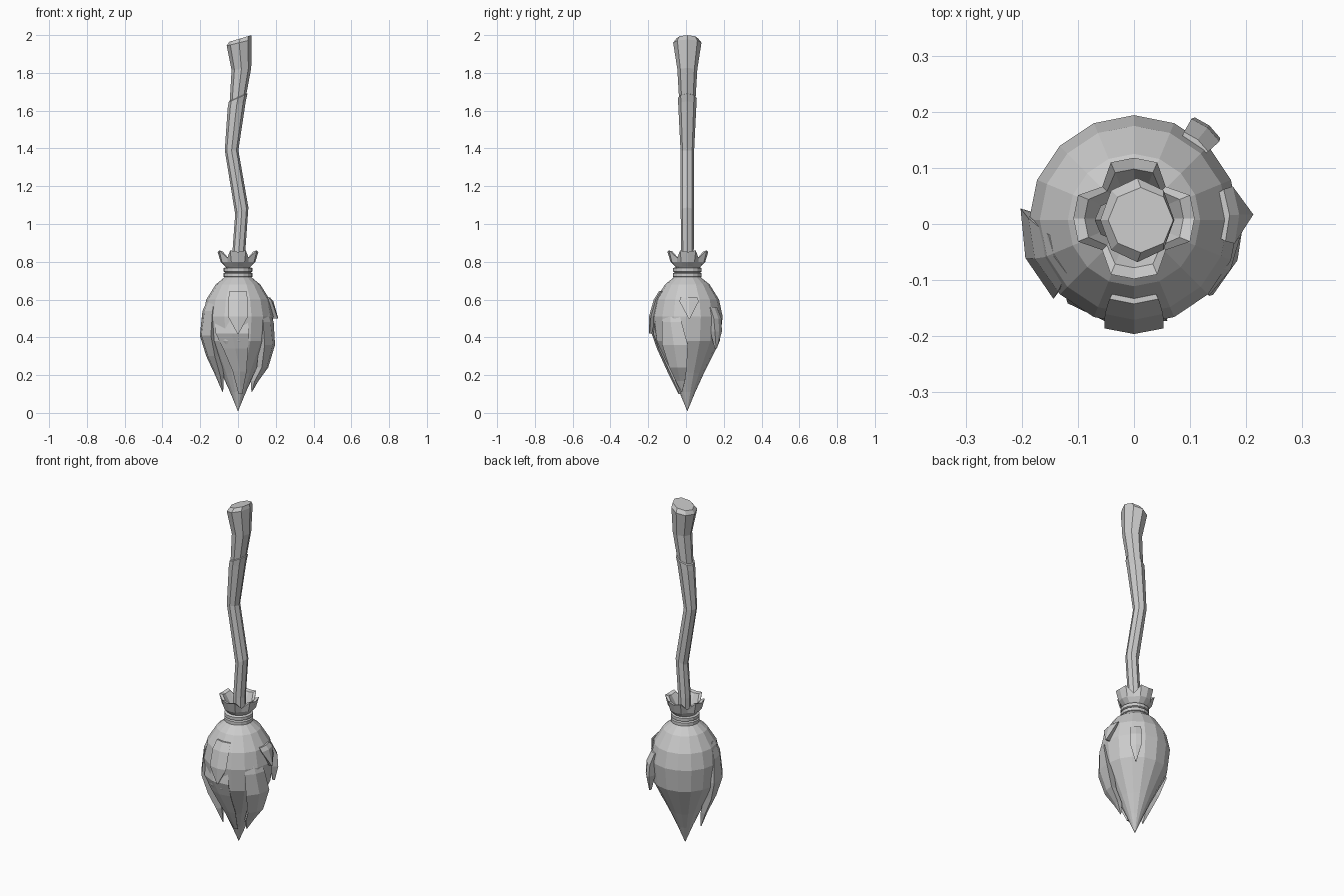
import bpy, bmesh
from math import sin, cos, radians, tau

cube = bpy.data.objects.get("Cube")
if cube:
    bpy.data.objects.remove(cube, do_unlink=True)

grey = bpy.data.materials.new("light grey")
grey.use_nodes = True
COLOUR = (0.6, 0.6, 0.6, 1)
grey.diffuse_color = COLOUR
grey.node_tree.nodes["Principled BSDF"].inputs["Base Color"].default_value = COLOUR
CY = 0.01  # the broom's axis sits slightly behind the origin


def loft(name, rings, closed=False):
    """Skin a list of equal point rings, capping the ends unless closed."""
    bm = bmesh.new()
    rows = [[bm.verts.new(p) for p in ring] for ring in rings]
    n = len(rows[0])
    pairs = list(zip(rows, rows[1:]))
    if closed:
        pairs.append((rows[-1], rows[0]))
    else:
        bm.faces.new(rows[0])
        bm.faces.new(rows[-1])
    for a, b in pairs:
        for i in range(n):
            j = (i + 1) % n
            bm.faces.new((a[i], a[j], b[j], b[i]))
    bmesh.ops.remove_doubles(bm, verts=bm.verts, dist=0.0005)
    bmesh.ops.recalc_face_normals(bm, faces=bm.faces)
    mesh = bpy.data.meshes.new(name)
    bm.to_mesh(mesh)
    bm.free()
    mesh.materials.append(grey)
    obj = bpy.data.objects.new(name, mesh)
    bpy.context.collection.objects.link(obj)
    return obj


def ring(z, r, sides, x=0.0, tilt=0.0, ry=None):
    """Horizontal ring of points; tilt raises its +x side."""
    ry = r if ry is None else ry
    return [(x + r * cos(tau * i / sides), CY - 0.003 + ry * sin(tau * i / sides),
             z + tilt * r * cos(tau * i / sides)) for i in range(sides)]


def polar(angle, r, z):
    return (r * cos(radians(angle)), CY + r * sin(radians(angle)), z)


# Crooked handle: lower length, then upper length stepping out of it
loft("lower_handle", [ring(z, r, 8, x, t) for z, r, x, t in (
    (0.74, 0.034, 0.005, 0), (0.86, 0.034, 0.005, 0), (1.07, 0.035, 0.02, 0.5),
    (1.39, 0.036, -0.034, 0), (1.63, 0.048, -0.007, 0.4),
    (1.667, 0.05, 0.0, 0.45), (1.672, 0.042, 0.0, 0.45))])
loft("upper_handle", [ring(z, r, 8, x, t, ry) for z, r, x, t, ry in (
    (1.65, 0.043, -0.002, 0.45, 0.043), (1.82, 0.052, 0.018, 0.1, 0.053),
    (1.96, 0.066, 0.006, 0.25, 0.075), (1.982, 0.058, 0.012, 0.3, 0.058))])

# Bristle bundle with a pointed end
loft("bristle_bundle", [ring(z, r, 16) for z, r in (
    (0.73, 0.06), (0.715, 0.075), (0.68, 0.118), (0.6, 0.168), (0.51, 0.187),
    (0.38, 0.172), (0.21, 0.088), (0.11, 0.042), (0.01, 0.001))])


def strand(name, rows):
    """Pointed tuft of bristles; each row is (z, radius, angle, half angle, depth)."""
    loft(name, [[polar(a - h, r, z), polar(a, r * 1.015, z), polar(a + h, r, z),
                 polar(a + h * 0.8, r - d, z), polar(a - h * 0.8, r - d, z)]
                for z, r, a, h, d in rows])


# Long hanging tufts
strand("right_tuft", (
    (0.62, 0.155, 205, 14, 0.04), (0.54, 0.188, 202, 22, 0.05),
    (0.41, 0.203, 200, 25, 0.06), (0.3, 0.168, 202, 21, 0.05),
    (0.2, 0.122, 203, 16, 0.03), (0.11, 0.088, 203, 1, 0.002)))
strand("left_tuft", (
    (0.58, 0.165, 328, 10, 0.03), (0.48, 0.192, 332, 18, 0.04),
    (0.36, 0.196, 338, 22, 0.05), (0.24, 0.16, 340, 18, 0.04),
    (0.17, 0.11, 338, 14, 0.03), (0.11, 0.08, 336, 1, 0.002)))
strand("front_tuft", (
    (0.5, 0.18, 256, 30, 0.03), (0.42, 0.192, 260, 28, 0.04),
    (0.34, 0.162, 265, 24, 0.04), (0.22, 0.108, 275, 20, 0.03),
    (0.1, 0.05, 285, 12, 0.01)))

# Short raised tufts
strand("front_leaf", (
    (0.645, 0.15, 270, 17, 0.03), (0.6, 0.178, 270, 17, 0.03),
    (0.51, 0.203, 270, 15, 0.03), (0.42, 0.203, 270, 1, 0.012)))
strand("side_leaf", (
    (0.61, 0.168, 2, 16, 0.03), (0.59, 0.185, 2, 16, 0.03),
    (0.5, 0.21, 2, 1, 0.025)))
strand("back_leaf", (
    (0.56, 0.178, 51, 9, 0.03), (0.5, 0.205, 51, 9, 0.04),
    (0.43, 0.21, 51, 8, 0.04), (0.34, 0.195, 51, 1, 0.01)))

# Twin binding cords around the neck
for name, z in (("lower_cord", 0.73), ("upper_cord", 0.757)):
    loft(name, [ring(z + dz, r, 16) for dz, r in (
        (-0.014, 0.066), (-0.009, 0.076), (0.009, 0.076), (0.014, 0.066))])


def crown(z, r, petal=0.0, lift=0.0):
    """Ring whose four sides flare outwards as petals, notched between."""
    out = []
    for i in range(16):
        notch = i % 4 == 2
        side = i % 4 in (1, 3)
        out.append(polar(i * 22.5, r + (0 if notch else petal),
                         z + (0 if notch else lift) + (lift * 0.25 if side else 0)))
    return out


# Flared bristle ends above the cords
loft("bristle_crown", [
    crown(0.76, 0.055), crown(0.775, 0.068), crown(0.8, 0.08, 0.012),
    crown(0.82, 0.08, 0.028, 0.032), crown(0.815, 0.068, 0.02, 0.032),
    crown(0.79, 0.05), crown(0.785, 0.02)], closed=True)
